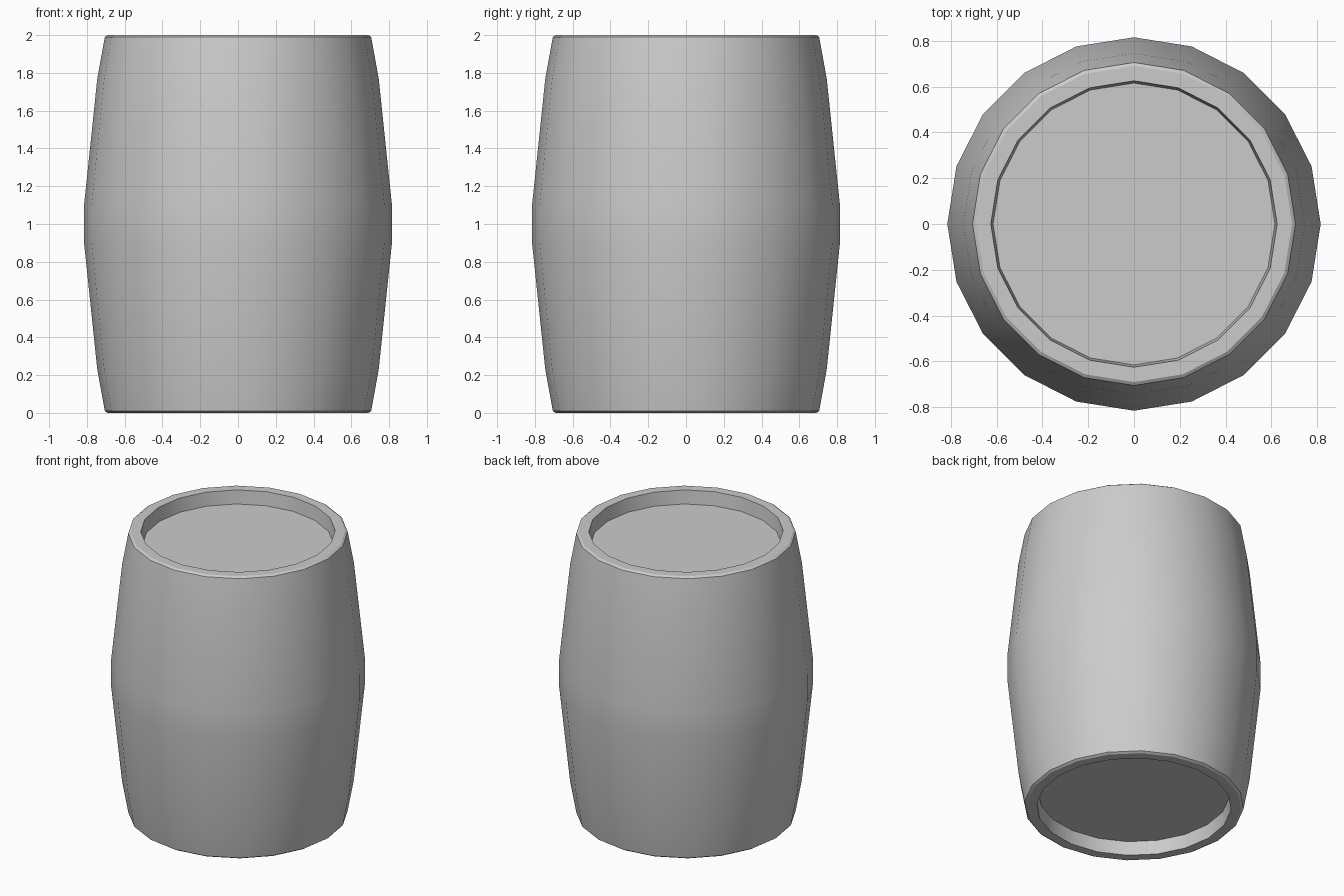
import bpy, bmesh
from math import sin, cos, tau, radians

if "Cube" in bpy.data.objects:
    bpy.data.objects.remove(bpy.data.objects["Cube"])

SIDES = 20

# half profile (radius, z) from the recessed lid over the rim to the belly
upper = [(0.615, 1.905), (0.625, 2.0), (0.69, 2.0), (0.705, 1.99),
         (0.745, 1.77), (0.815, 1.1)]
# lower half mirrors the upper half
profile = upper + [(r, 2.0 - z) for r, z in reversed(upper)]

# barrel body: revolve the profile
bm = bmesh.new()
rings = [[bm.verts.new((r * cos(tau * i / SIDES), r * sin(tau * i / SIDES), z))
          for i in range(SIDES)] for r, z in profile]
for a, b in zip(rings, rings[1:]):
    for i in range(SIDES):
        j = (i + 1) % SIDES
        bm.faces.new((a[i], b[i], b[j], a[j]))

# flat recessed lids
bm.faces.new(rings[0])
bm.faces.new(rings[-1][::-1])
bmesh.ops.recalc_face_normals(bm, faces=bm.faces)

mesh = bpy.data.meshes.new("barrel")
bm.to_mesh(mesh)
bm.free()
barrel = bpy.data.objects.new("barrel", mesh)
bpy.context.collection.objects.link(barrel)

# smooth staves, sharp rims
bpy.context.view_layer.objects.active = barrel
barrel.select_set(True)
bpy.ops.object.shade_smooth_by_angle(angle=radians(30))
